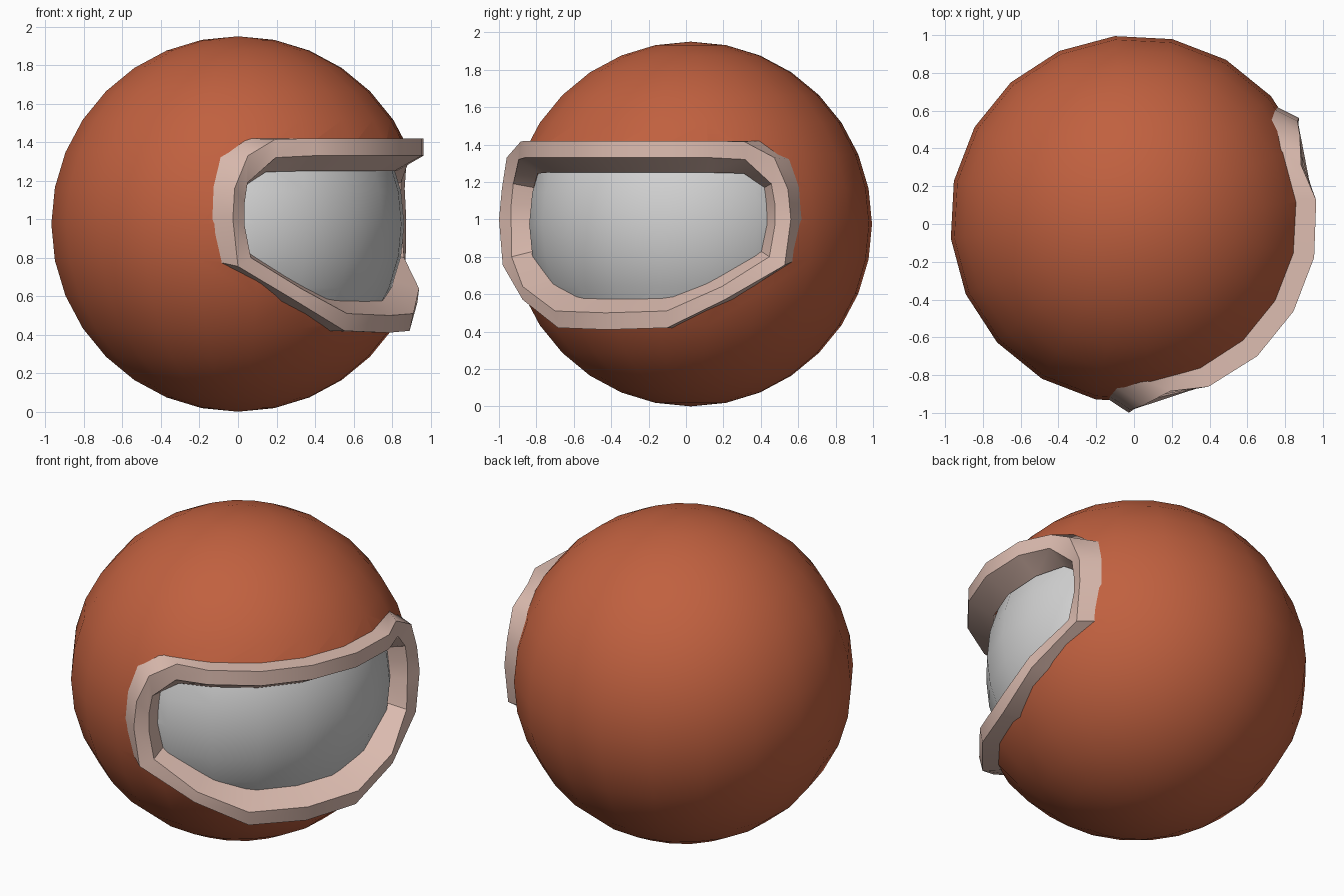
import bpy, bmesh, math
from mathutils import Matrix, Vector

if "Cube" in bpy.data.objects:
    bpy.data.objects.remove(bpy.data.objects["Cube"])

CENTER = Vector((0, 0.025, 0.975))
FACING = math.radians(-30)          # the opening looks to the front right


def material(name, color):
    m = bpy.data.materials.new(name)
    m.diffuse_color = (*color, 1)
    m.use_nodes = True
    m.node_tree.nodes["Principled BSDF"].inputs["Base Color"].default_value = m.diffuse_color
    return m


RED = material("rust red", (0.53, 0.118, 0.05))
PINK = material("pale pink", (0.73, 0.51, 0.44))
GREY = material("light grey", (0.65, 0.65, 0.65))


def make(name, bm, mat):
    bmesh.ops.recalc_face_normals(bm, faces=bm.faces)
    me = bpy.data.meshes.new(name)
    bm.to_mesh(me)
    bm.free()
    ob = bpy.data.objects.new(name, me)
    bpy.context.collection.objects.link(ob)
    if mat:
        me.materials.append(mat)
    return ob


def polar(deg, r, z):
    a = FACING + math.radians(deg)
    return Vector((r * math.cos(a), CENTER.y + r * math.sin(a), z))


# Half of the rim, top centre to bottom centre. Each section is
# inner edge, inner lip, outer lip, outer edge as (angle, radius, height)
half = [
    ((0, .83, 1.25), (0, .975, 1.33), (0, .975, 1.42), (0, .82, 1.42)),
    ((18, .83, 1.25), (18, .975, 1.33), (18, .975, 1.42), (18, .82, 1.42)),
    ((36, .83, 1.25), (36, .97, 1.33), (36, .97, 1.42), (38, .82, 1.42)),
    ((50, .83, 1.245), (48, .94, 1.32), (48, .93, 1.415), (58, .84, 1.42)),
    ((58, .84, 1.17), (57, .95, 1.19), (57, .985, 1.33), (67, .89, 1.32)),
    ((58.5, .845, 1.08), (58, .96, 1.08), (61, 1.01, 1.16), (70, .93, 1.17)),
    ((58.5, .845, 0.98), (58, .96, 0.97), (61.5, 1.025, 1.0), (70.5, .945, 1.0)),
    ((56.5, .84, 0.83), (56, .96, 0.80), (60, 1.005, 0.755), (67, .925, 0.78)),
    ((40, .79, 0.69), (40, .955, 0.64), (41, .95, 0.57), (46, .86, 0.575)),
    ((23, .755, 0.59), (22, .92, 0.51), (22, .90, 0.42), (23, .78, 0.42)),
    ((0, .75, 0.58), (0, .91, 0.50), (0, .895, 0.41), (0, .77, 0.415)),
]
mirrored = [tuple((-a, r, z) for a, r, z in s) for s in half[-2:0:-1]]
sections = [[polar(*p) for p in s] for s in half + mirrored]
N = len(sections)

# Rim around the opening
bm = bmesh.new()
rings = [[bm.verts.new(p) for p in s] for s in sections]
for i in range(N):
    a, b = rings[i], rings[(i + 1) % N]
    for k in range(4):
        j = (k + 1) % 4
        bm.faces.new((a[k], a[j], b[j], b[k]))
rim = make("opening_rim", bm, PINK)

# Cone-shaped helper that follows the outer lip of the rim
bm = bmesh.new()
apex = bm.verts.new(CENTER)
tip = bm.verts.new(polar(0, 1.9, 0.9))
edge = [bm.verts.new(CENTER + (s[2] - CENTER) * 1.5) for s in sections]
for i in range(N):
    a, b = edge[i], edge[(i + 1) % N]
    bm.faces.new((apex, a, b))
    bm.faces.new((tip, b, a))
cutter = make("opening_cutter", bm, None)
cutter.hide_render = True


def cut_sphere(name, radius, mat, operation):
    """Sphere cut by the opening cone, keeping only the round surface."""
    bm = bmesh.new()
    bmesh.ops.create_uvsphere(
        bm, u_segments=20, v_segments=16, radius=radius,
        matrix=Matrix.Translation(CENTER) @ Matrix.Rotation(FACING, 4, 'Z'))
    ob = make(name, bm, mat)
    mod = ob.modifiers.new("opening", 'BOOLEAN')
    mod.operation = operation
    mod.solver = 'EXACT'
    mod.object = cutter
    bpy.context.view_layer.objects.active = ob
    bpy.ops.object.modifier_apply(modifier=mod.name)
    bm = bmesh.new()
    bm.from_mesh(ob.data)
    inner = [v for v in bm.verts if (v.co - CENTER).length < radius * 0.6]
    bmesh.ops.delete(bm, geom=inner, context='VERTS')
    bm.to_mesh(ob.data)
    bm.free()
    for p in ob.data.polygons:
        p.material_index = 0
    return ob


shell = cut_sphere("round_shell", 0.975, RED, 'DIFFERENCE')
visor = cut_sphere("visor", 0.868, GREY, 'INTERSECT')
bpy.data.objects.remove(cutter)

# Smooth shading with the rim edges kept crisp
for ob, angle in ((shell, 40), (visor, 40), (rim, 38)):
    bpy.ops.object.select_all(action='DESELECT')
    ob.select_set(True)
    bpy.context.view_layer.objects.active = ob
    bpy.ops.object.shade_smooth_by_angle(angle=math.radians(angle))
